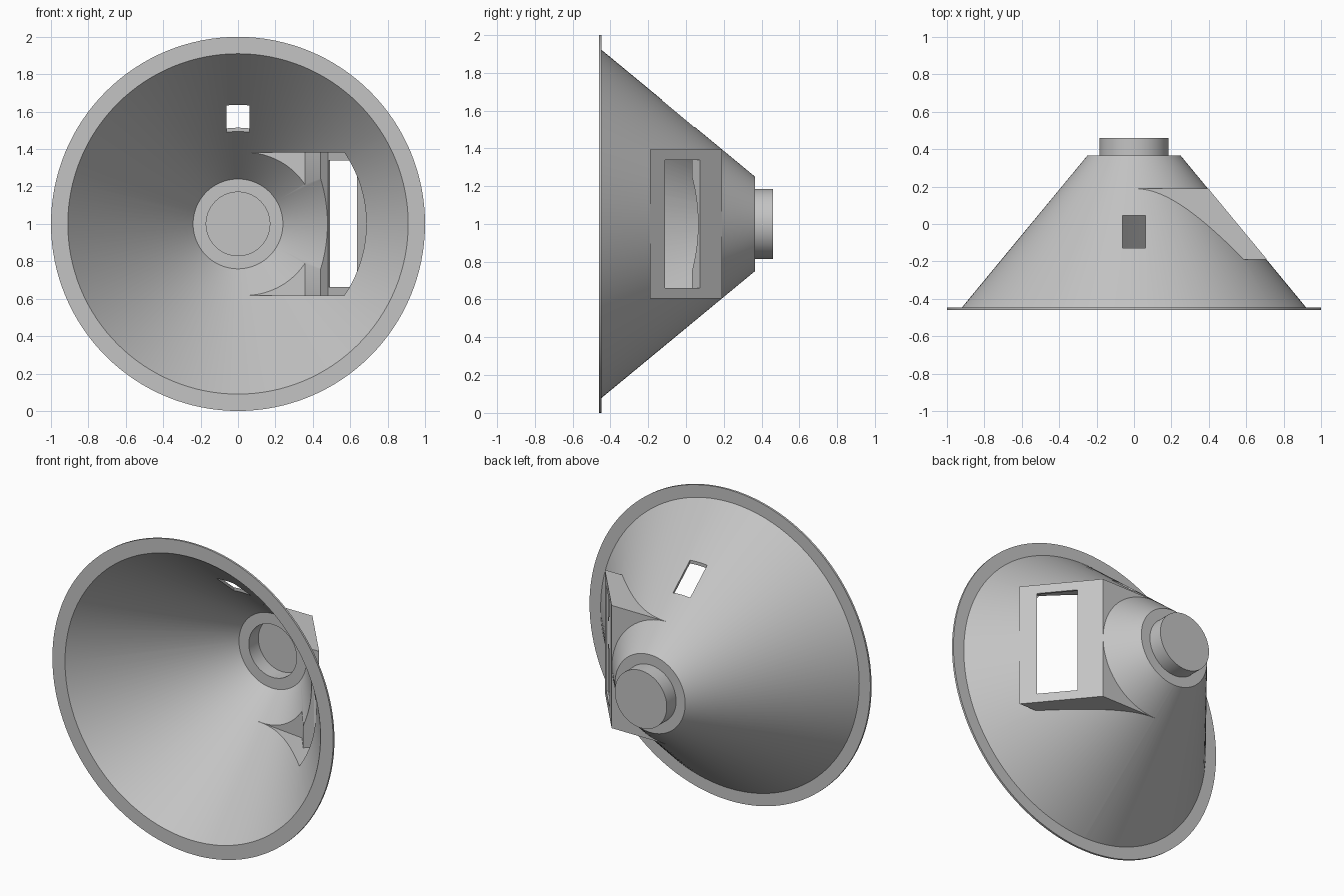
import bpy, bmesh, math
from mathutils import Vector

cube = bpy.data.objects.get("Cube")
if cube:
    bpy.data.objects.remove(cube)

grey = bpy.data.materials.new("light_grey")
grey.use_nodes = True
colour = (0.55, 0.55, 0.55, 1)
grey.diffuse_color = colour
grey.node_tree.nodes["Principled BSDF"].inputs["Base Color"].default_value = colour

SEGMENTS = 128
CENTRE_Z = 1.0
SLOPE = 0.827                                   # cone radius lost per unit of y
normal = Vector((1, SLOPE)).normalized()        # outward from the slanted side


def finish(name, bm):
    bmesh.ops.recalc_face_normals(bm, faces=bm.faces)
    mesh = bpy.data.meshes.new(name)
    bm.to_mesh(mesh)
    bm.free()
    mesh.materials.append(grey)
    ob = bpy.data.objects.new(name, mesh)
    ob.location.z = CENTRE_Z
    bpy.context.collection.objects.link(ob)
    return ob


def revolve(name, profile):
    """Solid of revolution about y from (radius, y) points."""
    bm = bmesh.new()
    rings = []
    for r, y in profile:
        rings.append([bm.verts.new((r * math.cos(a), y, r * math.sin(a)))
                      for a in (2 * math.pi * i / SEGMENTS for i in range(SEGMENTS))])
    for a, b in zip(rings, rings[1:]):
        for i in range(SEGMENTS):
            j = (i + 1) % SEGMENTS
            bm.faces.new((a[i], a[j], b[j], b[i]))
    bm.faces.new(rings[0])
    bm.faces.new(rings[-1])
    return finish(name, bm)


def prism(name, outline, low, high):
    """Upright prism over an outline in the xy plane."""
    bm = bmesh.new()
    face = bm.faces.new([bm.verts.new((x, y, low)) for x, y in outline])
    top = bmesh.ops.extrude_face_region(bm, geom=[face])["geom"]
    bmesh.ops.translate(bm, vec=(0, 0, high - low),
                        verts=[v for v in top if isinstance(v, bmesh.types.BMVert)])
    return finish(name, bm)


def side(y, depth=0.0):
    """Point on the slanted side of the housing, sunk inward by depth."""
    return Vector((0.252 + (0.365 - y) * SLOPE, y)) - normal * depth


def combine(target, tool, operation):
    mod = target.modifiers.new(tool.name, "BOOLEAN")
    mod.operation = operation
    mod.solver = "EXACT"
    mod.object = tool
    bpy.context.view_layer.objects.active = target
    bpy.ops.object.modifier_apply(modifier=mod.name)
    bpy.data.objects.remove(tool)


# Flange, cone and rear stub as one solid
shell = revolve("cone_shell", [(1, -0.46), (1, -0.447), (0.921, -0.447),
                               (0.25, 0.365), (0.185, 0.365), (0.185, 0.46)])

# Wedge housing on the left side, with its slanted face along the cone
housing = prism("side_housing", [(0, 0.19), side(0.19), side(-0.19), (0, -0.19)],
                -0.395, 0.395)
combine(shell, housing, "UNION")

# Hollow interior of cone and stub
hollow = revolve("hollow", [(0.943, -0.5), (0.24, 0.353), (0.17, 0.353), (0.17, 0.45)])
combine(shell, hollow, "DIFFERENCE")

# Housing cavity, leaving a thicker block behind the slot
cavity = prism("housing_cavity", [(0.02, 0.18), side(0.18, 0.062), side(0.075, 0.066),
                                  side(0.075, 0.013), side(-0.18, 0.013), (0.02, -0.18)],
               -0.383, 0.383)
combine(shell, cavity, "DIFFERENCE")

# Tall slot through the slanted wall
slot = prism("slot", [side(0.074, -0.05), side(-0.112, -0.05),
                      side(-0.112, 0.03), side(0.074, 0.03)], -0.338, 0.338)
combine(shell, slot, "DIFFERENCE")

# Small rectangular hole in the top of the cone
hole = prism("top_hole", [(-0.061, -0.128), (0.061, -0.128),
                          (0.061, 0.045), (-0.061, 0.045)], 0.42, 0.8)
combine(shell, hole, "DIFFERENCE")

bpy.ops.object.select_all(action="DESELECT")
shell.select_set(True)
bpy.context.view_layer.objects.active = shell
bpy.ops.object.shade_smooth_by_angle(angle=math.radians(25))
